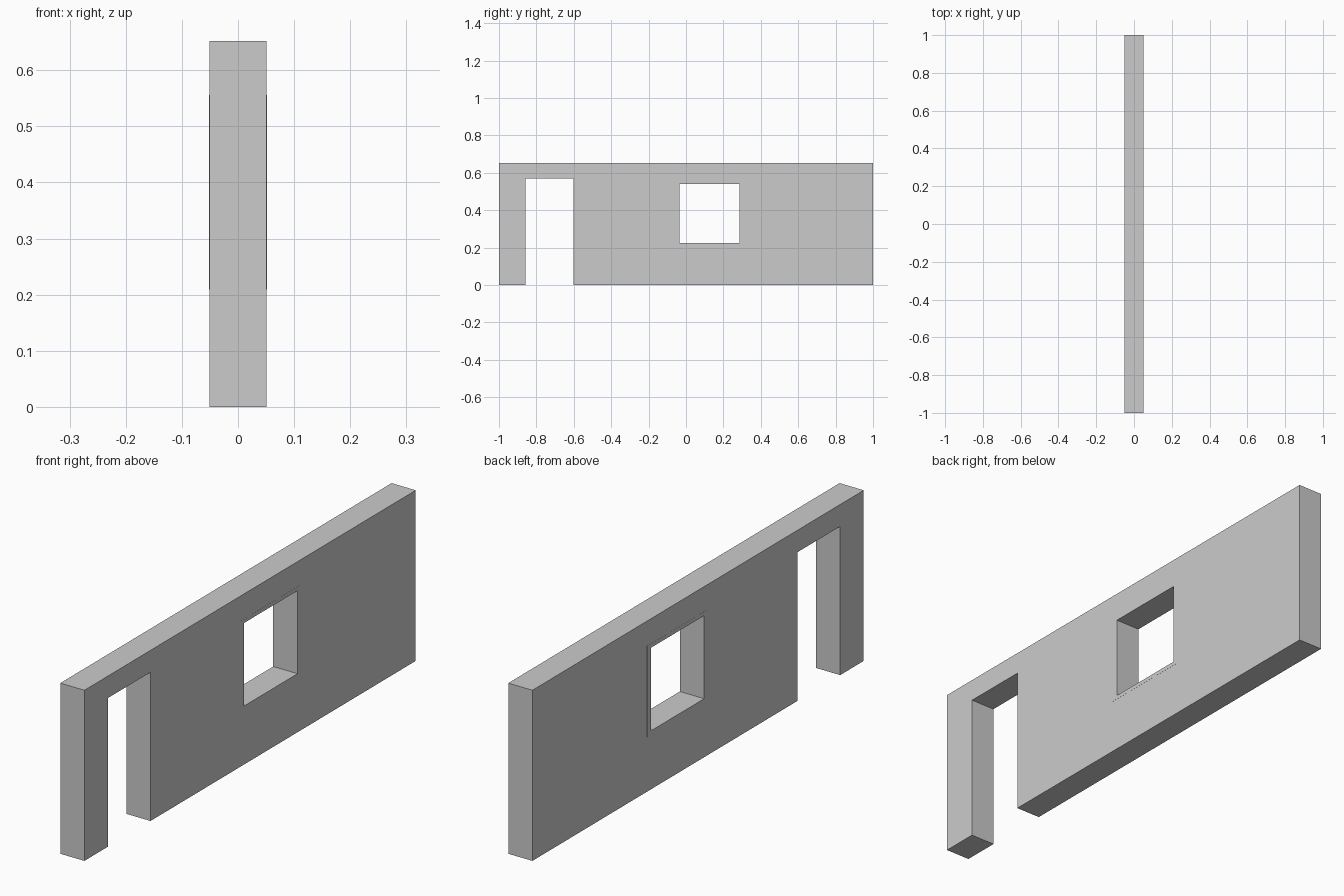
import bpy
import bmesh

if "Cube" in bpy.data.objects:
    bpy.data.objects.remove(bpy.data.objects["Cube"])

HALF = 0.051                        # half wall thickness


def extrude_outline(name, outlines, half):
    """Fill closed (y, z) outlines, with holes, and extrude them along x."""
    bm = bmesh.new()
    for pts in outlines:
        vs = [bm.verts.new((-half, y, z)) for y, z in pts]
        for a, b in zip(vs, vs[1:] + vs[:1]):
            bm.edges.new((a, b))
    bmesh.ops.triangle_fill(bm, use_beauty=True, edges=bm.edges[:])
    ext = bmesh.ops.extrude_face_region(bm, geom=bm.faces[:], use_keep_orig=True)
    moved = [v for v in ext["geom"] if isinstance(v, bmesh.types.BMVert)]
    bmesh.ops.translate(bm, verts=moved, vec=(2 * half, 0, 0))
    bmesh.ops.recalc_face_normals(bm, faces=bm.faces[:])
    bmesh.ops.dissolve_limit(bm, angle_limit=0.01, verts=bm.verts[:], edges=bm.edges[:])
    mesh = bpy.data.meshes.new(name)
    bm.to_mesh(mesh)
    bm.free()
    obj = bpy.data.objects.new(name, mesh)
    bpy.context.collection.objects.link(obj)
    return obj


def rect(y0, y1, z0, z1):
    return [(y0, z0), (y1, z0), (y1, z1), (y0, z1)]


# Wall with a doorway cut up from the floor and a window opening
wall_outline = [(-1, 0), (-0.858, 0), (-0.858, 0.568), (-0.601, 0.568),
                (-0.601, 0), (1, 0), (1, 0.652), (-1, 0.652)]
frame_outer = rect(-0.057, 0.307, 0.209, 0.556)
window_hole = rect(-0.036, 0.286, 0.224, 0.541)
extrude_outline("wall", [wall_outline, frame_outer], HALF)

# Window surround, practically flush with both wall faces
extrude_outline("window_frame", [frame_outer, window_hole], HALF + 0.0004)
